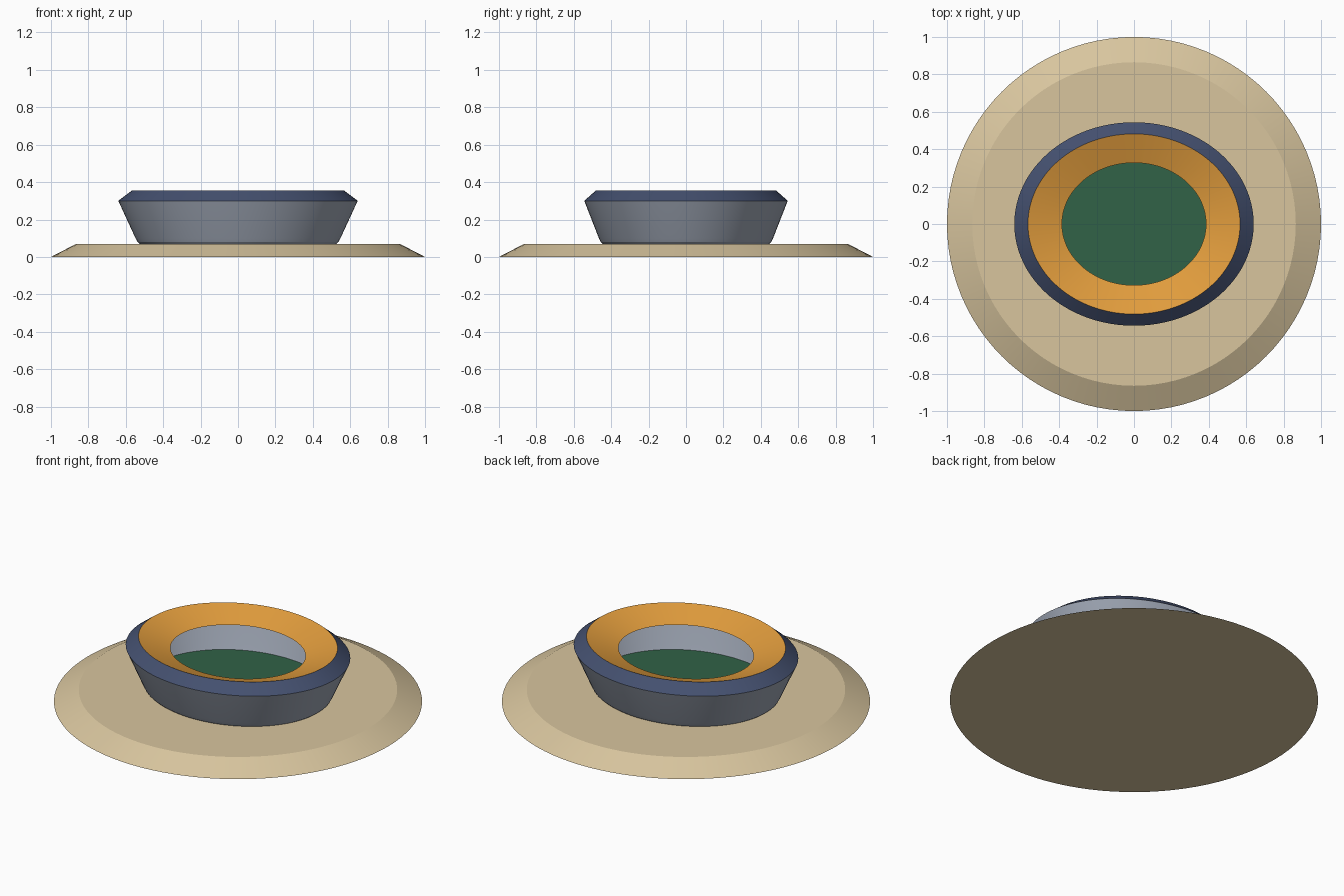
import bpy
import bmesh
from math import cos, sin, tau, radians

SEGMENTS = 96
OVAL = 0.85  # depth of the dish relative to its width

cube = bpy.data.objects.get("Cube")
if cube:
    bpy.data.objects.remove(cube, do_unlink=True)


def make_material(name, rgb):
    """Material from 0-255 sRGB values, converted to linear."""
    def linear(c):
        c /= 255
        return c / 12.92 if c <= 0.04045 else ((c + 0.055) / 1.055) ** 2.4
    colour = [linear(c) for c in rgb] + [1]
    mat = bpy.data.materials.new(name)
    mat.use_nodes = True
    mat.diffuse_color = colour
    mat.node_tree.nodes["Principled BSDF"].inputs["Base Color"].default_value = colour
    return mat


def lathe(name, profile, mat, depth=OVAL, cap_bottom=False, cap_top=False):
    """Turn a (radius, height) profile around z, squashed in y by depth."""
    bm = bmesh.new()
    rings = []
    for r, z in profile:
        rings.append([bm.verts.new((r * cos(tau * i / SEGMENTS),
                                    r * depth * sin(tau * i / SEGMENTS), z))
                      for i in range(SEGMENTS)])
    for low, high in zip(rings, rings[1:]):
        for i in range(SEGMENTS):
            j = (i + 1) % SEGMENTS
            bm.faces.new((low[i], low[j], high[j], high[i]))
    if cap_bottom:
        bm.faces.new(rings[0][::-1])
    if cap_top:
        bm.faces.new(rings[-1])
    mesh = bpy.data.meshes.new(name)
    bm.to_mesh(mesh)
    bm.free()
    mesh.materials.append(mat)
    obj = bpy.data.objects.new(name, mesh)
    bpy.context.collection.objects.link(obj)
    bpy.ops.object.select_all(action="DESELECT")
    obj.select_set(True)
    bpy.context.view_layer.objects.active = obj
    bpy.ops.object.shade_smooth_by_angle(angle=radians(20))
    return obj


sand = make_material("sand", (216, 197, 158))
grey = make_material("blue grey", (158, 166, 180))
navy = make_material("navy", (68, 80, 111))
orange = make_material("orange", (226, 157, 61))
green = make_material("dark green", (49, 98, 71))

# Round base with a bevelled edge
lathe("base", [(1, 0), (0.865, 0.07)], sand, depth=1, cap_bottom=True, cap_top=True)

# Flaring oval wall with a softened foot
lathe("wall", [(0.525, 0.07), (0.537, 0.08), (0.548, 0.1), (0.64, 0.3)], grey)

# Sloping outer rim, then the funnel that drops inward from it
lathe("rim", [(0.64, 0.3), (0.567, 0.355)], navy)
lathe("funnel", [(0.567, 0.355), (0.385, 0.297)], orange)

# Flat floor inside the wall
lathe("floor", [(0.538, 0.085)], green, cap_top=True)
